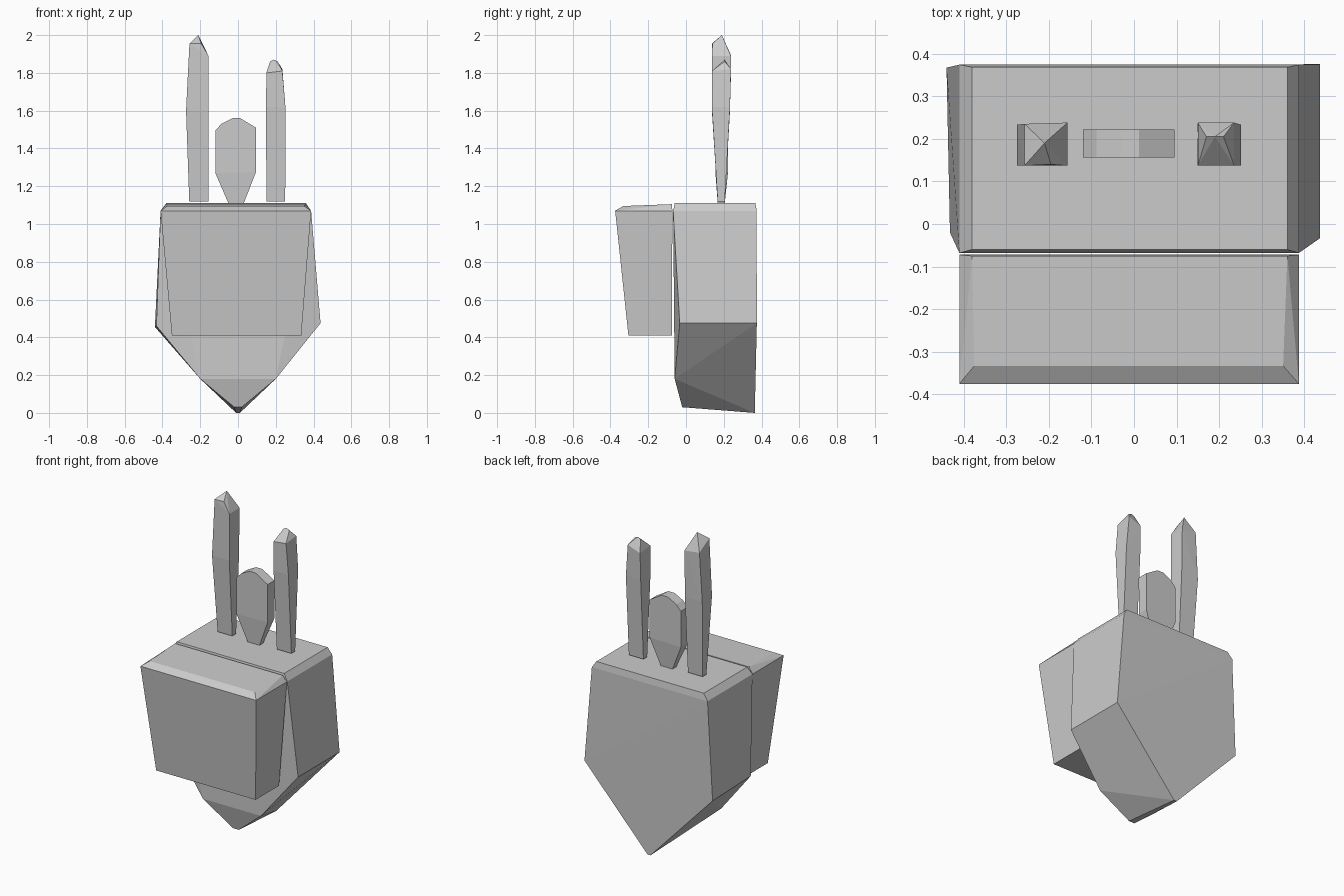
import bpy, bmesh, math


def hull(name, points):
    """Faceted convex solid around a few corner points."""
    bm = bmesh.new()
    for p in points:
        bm.verts.new(p)
    res = bmesh.ops.convex_hull(bm, input=bm.verts[:])
    junk = {g for g in res["geom_interior"] + res["geom_unused"]
            if isinstance(g, bmesh.types.BMVert) and g.is_valid}
    bmesh.ops.delete(bm, geom=list(junk), context='VERTS')
    bmesh.ops.dissolve_limit(bm, angle_limit=math.radians(0.5),
                             verts=bm.verts[:], edges=bm.edges[:])
    bmesh.ops.recalc_face_normals(bm, faces=bm.faces[:])
    me = bpy.data.meshes.new(name)
    bm.to_mesh(me)
    bm.free()
    ob = bpy.data.objects.new(name, me)
    bpy.context.collection.objects.link(ob)
    return ob


def ring(x0, x1, y0, y1, z):
    return [(x, y, z) for x in (x0, x1) for y in (y0, y1)]


# Main pouch: shield-shaped block with a pointed lower end
front = [(-.38, -.06, 1.11), (.36, -.06, 1.11), (-.41, -.068, 1.07), (.387, -.068, 1.07),
         (-.432, -.02, .46), (.437, -.033, .475), (-.2, -.06, .18), (.2, -.06, .18),
         (-.02, -.02, .03), (.02, -.02, .03)]
back = [(-.38, .368, 1.11), (.36, .368, 1.11), (-.41, .374, 1.07), (.387, .374, 1.07),
        (-.44, .367, .455), (.437, .375, .475), (-.01, .364, 0), (.01, .364, 0)]
hull("main_pouch", front + back)

# Front pocket: tapered box with a chamfered top front edge
hull("front_pocket",
     ring(-.35, .335, -.305, -.075, .41)
     + ring(-.41, .387, -.375, -.072, 1.07)
     + ring(-.375, .35, -.333, -.333, 1.095)
     + ring(-.38, .36, -.075, -.075, 1.105))

# Tall faceted handles
hull("left_handle",
     ring(-.258, -.157, .168, .205, 1.118)
     + ring(-.275, -.156, .137, .233, 1.6)
     + [(-.257, .137, 1.955), (-.195, .14, 1.955), (-.156, .137, 1.89),
        (-.156, .238, 1.89), (-.257, .235, 1.9), (-.21, .19, 2.0)])
hull("right_handle",
     ring(.15, .25, .168, .205, 1.118)
     + ring(.149, .251, .137, .233, 1.62)
     + [(.15, .137, 1.80), (.235, .137, 1.81), (.235, .238, 1.82), (.15, .238, 1.79),
        (.17, .205, 1.86), (.19, .205, 1.87), (.21, .205, 1.86)])

# Short rounded paddle between the handles
outline = [(-.12, 1.27), (-.12, 1.495), (-.088, 1.53), (-.03, 1.56), (.012, 1.56),
           (.095, 1.51), (.095, 1.275)]
hull("middle_paddle",
     ring(-.05, .03, .168, .205, 1.108)
     + [(x, y, z) for x, z in outline for y in (.156, .222)])
